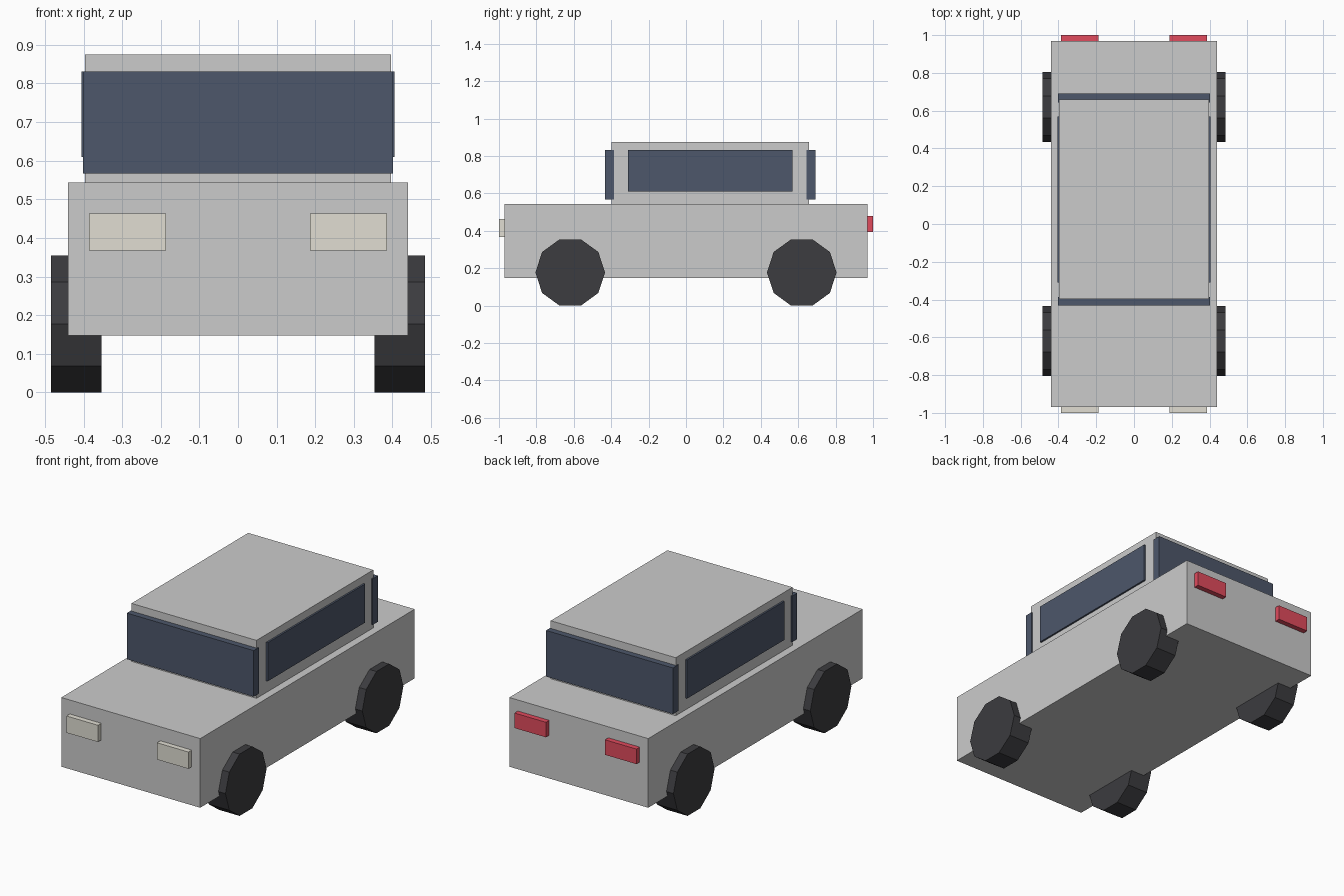
import bpy, bmesh, math

if "Cube" in bpy.data.objects:
    bpy.data.objects.remove(bpy.data.objects["Cube"])


def material(name, rgb):
    m = bpy.data.materials.new(name)
    m.diffuse_color = (*rgb, 1)
    m.use_nodes = True
    m.node_tree.nodes["Principled BSDF"].inputs["Base Color"].default_value = m.diffuse_color
    return m


glass = material("glass", (0.075, 0.095, 0.145))
rubber = material("rubber", (0.045, 0.045, 0.05))
lamp_white = material("lamp_white", (0.75, 0.73, 0.65))
lamp_red = material("lamp_red", (0.75, 0.07, 0.11))


def finish(bm, name, mat):
    bmesh.ops.recalc_face_normals(bm, faces=bm.faces)
    mesh = bpy.data.meshes.new(name)
    bm.to_mesh(mesh)
    bm.free()
    if mat:
        mesh.materials.append(mat)
    obj = bpy.data.objects.new(name, mesh)
    bpy.context.collection.objects.link(obj)
    return obj


def box(name, x, y, z, mat=None):
    """Box from (min, max) ranges on each axis."""
    bm = bmesh.new()
    bmesh.ops.create_cube(bm, size=1)
    for v in bm.verts:
        v.co = [(r[0] + r[1]) / 2 + c * (r[1] - r[0]) for c, r in zip(v.co, (x, y, z))]
    return finish(bm, name, mat)


def wheel(name, x, y, radius=0.186, sides=10):
    """Flat-bottomed polygon extruded along x, resting on the ground."""
    bm = bmesh.new()
    zc = radius * math.cos(math.pi / sides)
    angles = [2 * math.pi * i / sides for i in range(sides)]
    ring = [bm.verts.new((x[0], y + radius * math.cos(a), zc + radius * math.sin(a)))
            for a in angles]
    ext = bmesh.ops.extrude_face_region(bm, geom=[bm.faces.new(ring)], use_keep_orig=True)
    moved = [g for g in ext["geom"] if isinstance(g, bmesh.types.BMVert)]
    bmesh.ops.translate(bm, verts=moved, vec=(x[1] - x[0], 0, 0))
    return finish(bm, name, rubber)


# Body and cabin
box("body", (-0.44, 0.44), (-0.97, 0.97), (0.147, 0.543))
box("cabin", (-0.396, 0.396), (-0.398, 0.658), (0.54, 0.875))

# Front and rear glass
box("windshield", (-0.402, 0.402), (-0.432, -0.386), (0.567, 0.831), glass)
box("rear_window", (-0.402, 0.402), (0.644, 0.692), (0.567, 0.831), glass)

# Parts repeated on both sides
for side, s in (("left", -1), ("right", 1)):
    def span(a, b):
        return tuple(sorted((s * a, s * b)))

    box(f"{side}_side_window", span(0.38, 0.406), (-0.31, 0.57), (0.61, 0.831), glass)
    box(f"{side}_headlight", span(0.187, 0.386), (-1.0, -0.96), (0.367, 0.463), lamp_white)
    box(f"{side}_taillight", span(0.187, 0.386), (0.96, 1.0), (0.394, 0.48), lamp_red)
    for end, y in (("front", -0.619), ("rear", 0.619)):
        wheel(f"{end}_{side}_wheel", span(0.353, 0.484), y)
